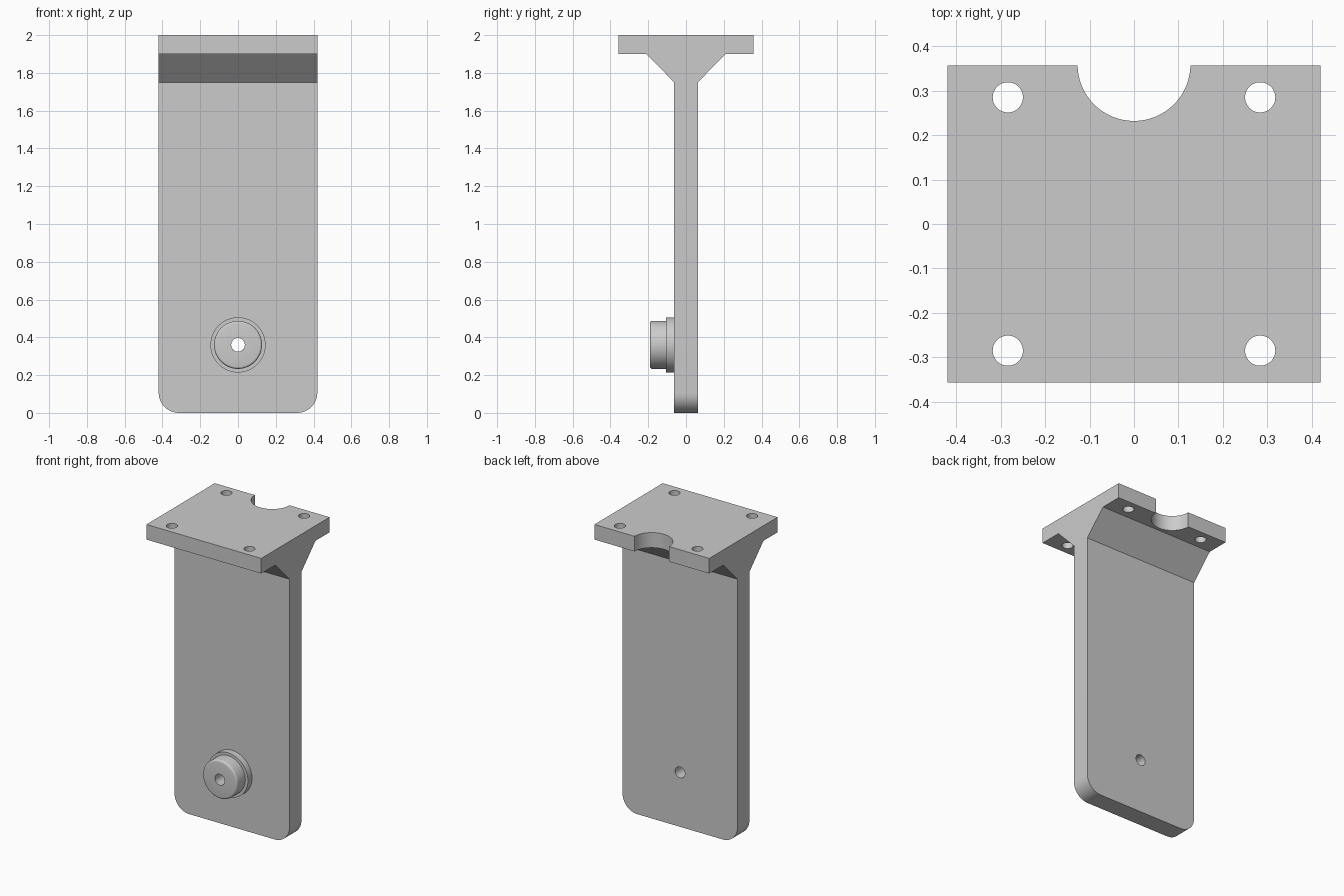
import bpy
import bmesh
import math
from mathutils import Matrix, Vector

old = bpy.data.objects.get("Cube")
if old:
    bpy.data.objects.remove(old, do_unlink=True)

HALF_W, HALF_D, HALF_T = 0.42, 0.357, 0.0625
PIN_Z, BORE = 0.36, 0.036

grey = bpy.data.materials.new("light_grey")
grey.use_nodes = True
colour = (0.6, 0.6, 0.6, 1)
grey.diffuse_color = colour
grey.node_tree.nodes["Principled BSDF"].inputs["Base Color"].default_value = colour


def make_object(name, bm):
    bmesh.ops.recalc_face_normals(bm, faces=bm.faces)
    mesh = bpy.data.meshes.new(name)
    bm.to_mesh(mesh)
    bm.free()
    mesh.materials.append(grey)
    obj = bpy.data.objects.new(name, mesh)
    bpy.context.collection.objects.link(obj)
    return obj


def activate(obj):
    bpy.ops.object.select_all(action='DESELECT')
    obj.select_set(True)
    bpy.context.view_layer.objects.active = obj


def drill(obj, centre, radius, depth, axis='Z', segments=48):
    """Cut a round hole through an object."""
    bm = bmesh.new()
    turn = Matrix.Rotation(math.pi / 2, 4, 'X') if axis == 'Y' else Matrix()
    bmesh.ops.create_cone(bm, cap_ends=True, segments=segments, radius1=radius,
                          radius2=radius, depth=depth,
                          matrix=Matrix.Translation(centre) @ turn)
    cutter = make_object("hole_cutter", bm)
    cutter.hide_render = True
    mod = obj.modifiers.new("hole", 'BOOLEAN')
    mod.operation = 'DIFFERENCE'
    mod.solver = 'EXACT'
    mod.object = cutter
    activate(obj)
    bpy.ops.object.modifier_apply(modifier=mod.name)
    bpy.data.objects.remove(cutter, do_unlink=True)


# Bracket: T-shaped side profile with sloped gussets, extruded across x
half = [(HALF_T, 0), (HALF_T, 1.75), (0.21, 1.9), (HALF_D, 1.9), (HALF_D, 2)]
profile = half + [(-y, z) for y, z in reversed(half)]
bm = bmesh.new()
side = bm.faces.new([bm.verts.new((-HALF_W, y, z)) for y, z in profile])
ext = bmesh.ops.extrude_face_region(bm, geom=[side])
moved = [v for v in ext["geom"] if isinstance(v, bmesh.types.BMVert)]
bmesh.ops.translate(bm, verts=moved, vec=(2 * HALF_W, 0, 0))

# Rounded lower corners
corners = [e for e in bm.edges
           if all(v.co.z < 0.001 for v in e.verts)
           and abs(e.verts[0].co.x - e.verts[1].co.x) < 0.001]
bmesh.ops.bevel(bm, geom=corners, offset=0.107, segments=12, profile=0.5,
                affect='EDGES')
bracket = make_object("bracket", bm)

# Mounting holes, rear cable notch and pin bore
for sx in (-1, 1):
    for sy in (-1, 1):
        drill(bracket, (sx * 0.284, sy * 0.285, 1.95), 0.034, 0.3)
drill(bracket, (0, HALF_D + 0.002, 1.95), 0.127, 0.3, segments=96)
drill(bracket, (0, 0, PIN_Z), BORE, 0.4, axis='Y')

# Stepped boss with a bore, turned around the y axis
front, step, fillet, drum = -0.19, -0.105, 0.012, 0.127
path = [(BORE, -HALF_T), (BORE, front)]
for i in range(5):
    a = math.pi / 2 * i / 4
    path.append((drum - fillet + fillet * math.sin(a),
                 front + fillet - fillet * math.cos(a)))
path += [(drum, step), (0.146, step), (0.146, -HALF_T)]
bm = bmesh.new()
verts = [bm.verts.new((r, y, PIN_Z)) for r, y in path]
edges = [bm.edges.new(pair) for pair in zip(verts, verts[1:])]
bmesh.ops.spin(bm, geom=verts + edges, cent=(0, 0, PIN_Z), axis=Vector((0, 1, 0)),
               angle=2 * math.pi, steps=64)
bmesh.ops.remove_doubles(bm, verts=bm.verts, dist=0.0001)
boss = make_object("boss", bm)
# Turned surface is open at the back, so make sure it faces outward
front_face = min(boss.data.polygons, key=lambda p: p.center.y)
if front_face.normal.y > 0:
    boss.data.flip_normals()

for obj in (bracket, boss):
    activate(obj)
    bpy.ops.object.shade_smooth_by_angle(angle=math.radians(30))
